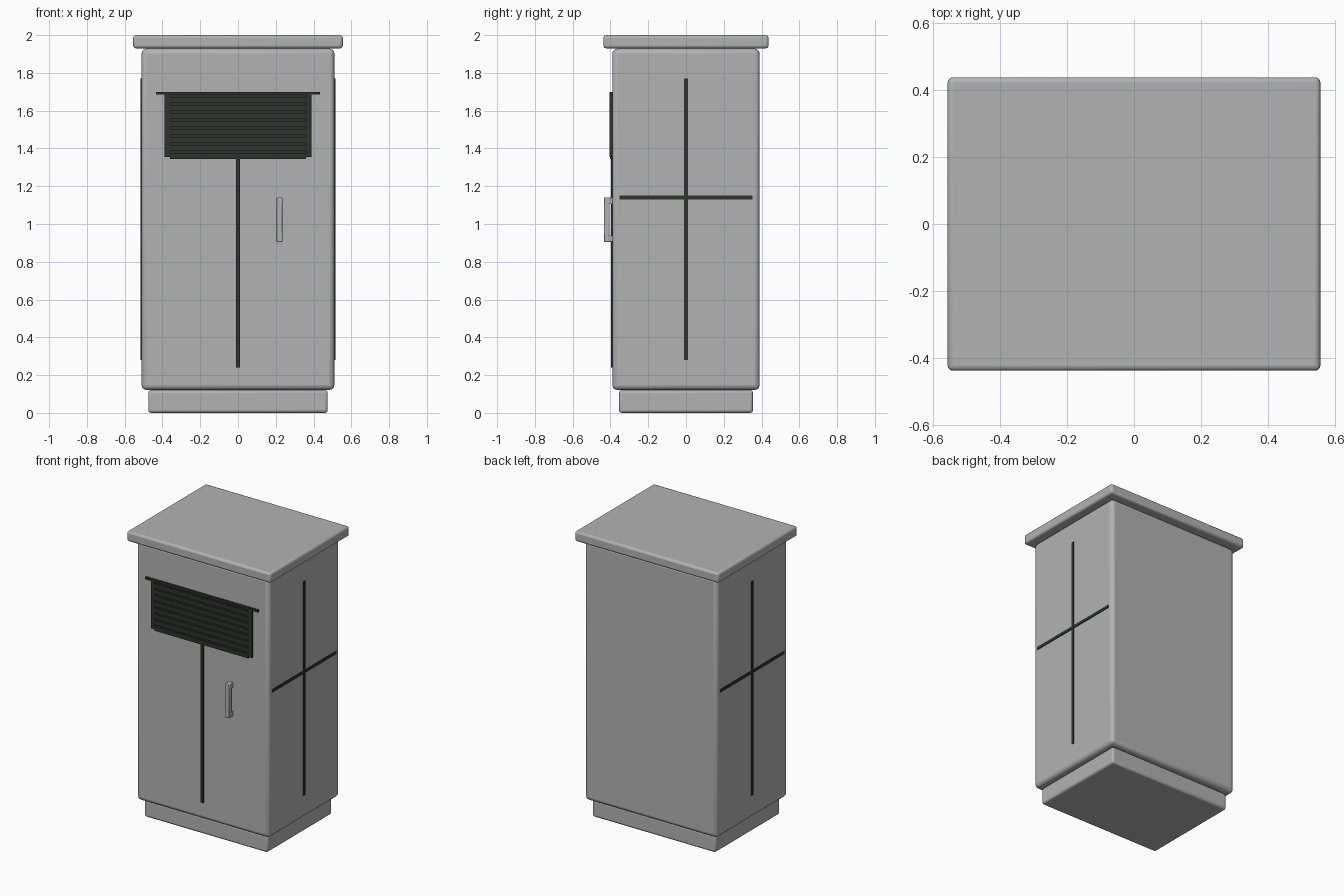
import bpy

# Remove the default cube
if "Cube" in bpy.data.objects:
    bpy.data.objects.remove(bpy.data.objects["Cube"], do_unlink=True)


def material(name, rgb):
    m = bpy.data.materials.new(name)
    m.use_nodes = True
    colour = (*rgb, 1)
    m.diffuse_color = colour
    m.node_tree.nodes["Principled BSDF"].inputs["Base Color"].default_value = colour
    return m


GREY = material("painted_grey", (0.45, 0.45, 0.45))
DARK = material("dark_green_black", (0.026, 0.034, 0.027))


def box(name, x, y, z, mat, bevel=0, segments=3, tilt=0):
    """Box spanning the (min, max) pairs x, y, z, with optional rounded edges."""
    spans = (x, y, z)
    bpy.ops.mesh.primitive_cube_add(size=1, location=[sum(s) / 2 for s in spans])
    ob = bpy.context.object
    ob.name = name
    ob.scale = [s[1] - s[0] for s in spans]
    bpy.ops.object.transform_apply(location=False, rotation=False, scale=True)
    ob.rotation_euler.x = tilt
    ob.data.materials.append(mat)
    if bevel:
        mod = ob.modifiers.new("rounded_edges", "BEVEL")
        mod.width = bevel
        mod.segments = segments
        bpy.ops.object.shade_smooth_by_angle()
    return ob


# Cabinet shell
box("plinth", (-0.475, 0.475), (-0.355, 0.355), (0, 0.12), GREY, 0.015)
box("cabinet_body", (-0.51, 0.51), (-0.39, 0.39), (0.122, 1.928), GREY, 0.025)
box("lid", (-0.555, 0.555), (-0.437, 0.437), (1.93, 2), GREY, 0.015)

# Door seam
FRONT = -0.388
box("door_seam", (-0.01, 0.01), (-0.398, FRONT), (0.24, 1.36), DARK)

# Louvred vent: backing, side rails, top bar and slats
box("vent_backing", (-0.37, 0.37), (-0.393, FRONT), (1.355, 1.69), DARK)
for side, name in ((-1, "right"), (1, "left")):
    rail = sorted((side * 0.36, side * 0.39))
    box(f"vent_rail_{name}", rail, (-0.404, FRONT), (1.355, 1.69), DARK)
box("vent_top_bar", (-0.435, 0.435), (-0.404, FRONT), (1.685, 1.70), DARK)
SLATS = 8
pitch = 0.34 / SLATS
for i in range(SLATS):
    low = 1.345 + i * pitch
    box(f"vent_slat_{i + 1}", (-0.36, 0.36), (-0.403, FRONT), (low, low + 0.03), DARK)

# Door handle: grip on two mounts
box("handle_grip", (0.205, 0.235), (-0.435, -0.405), (0.905, 1.14), GREY, 0.004, 2)
for name, z in (("lower", (0.905, 0.94)), ("upper", (1.105, 1.14))):
    box(f"handle_mount_{name}", (0.205, 0.235), (-0.41, FRONT), z, GREY, 0.003, 2)

# Crossed seams on both side panels
for side, name in ((-1, "right"), (1, "left")):
    x = sorted((side * 0.508, side * 0.515))
    box(f"side_seam_vertical_{name}", x, (-0.01, 0.01), (0.28, 1.77), DARK)
    box(f"side_seam_horizontal_{name}", x, (-0.352, 0.352), (1.13, 1.15), DARK)
